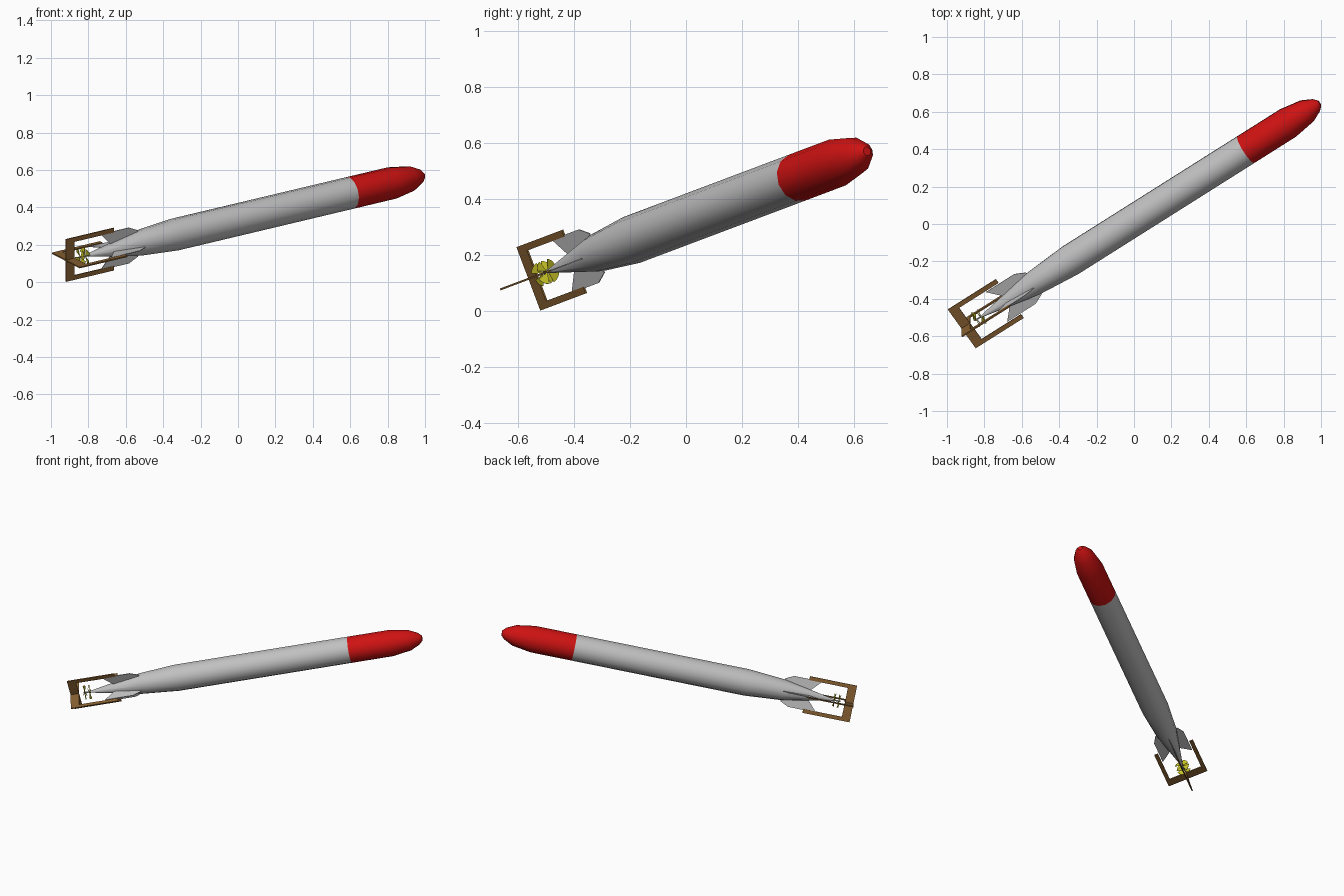
import bpy, bmesh
from math import cos, sin, pi, radians
from mathutils import Matrix, Vector

cube = bpy.data.objects.get("Cube")
if cube:
    bpy.data.objects.remove(cube, do_unlink=True)

# Tilted frame: local X runs tail to nose, local Z is the upright fin direction
axis = Vector((0.829, 0.523, 0.197)).normalized()
up = Vector((0, -axis.z, axis.y)).normalized()
side = up.cross(axis)
FRAME = Matrix((axis, side, up)).transposed().to_4x4()
FRAME.translation = (-0.822, -0.498, 0.14)


def material(name, rgb):
    m = bpy.data.materials.new(name)
    m.use_nodes = True
    color = (*rgb, 1)
    m.diffuse_color = color
    bsdf = next(n for n in m.node_tree.nodes if n.type == 'BSDF_PRINCIPLED')
    bsdf.inputs["Base Color"].default_value = color
    bsdf.inputs["Roughness"].default_value = 0.6
    return m


GREY = material("light grey", (0.53, 0.53, 0.53))
RED = material("red", (0.62, 0.006, 0.006))
BROWN = material("brown", (0.24, 0.115, 0.03))
YELLOW = material("yellow", (0.58, 0.55, 0.02))


def finish(name, bm, mat, smooth=False):
    bmesh.ops.recalc_face_normals(bm, faces=bm.faces)
    mesh = bpy.data.meshes.new(name)
    bm.to_mesh(mesh)
    bm.free()
    mesh.materials.append(mat)
    ob = bpy.data.objects.new(name, mesh)
    bpy.context.collection.objects.link(ob)
    ob.matrix_world = FRAME
    if smooth:
        bpy.ops.object.select_all(action='DESELECT')
        ob.select_set(True)
        bpy.context.view_layer.objects.active = ob
        bpy.ops.object.shade_smooth_by_angle(angle=radians(35))
    return ob


def lathe(name, profile, mat, sides=12):
    """Revolve (position, radius) pairs about the long axis."""
    bm = bmesh.new()
    rings = [[bm.verts.new((x, r * cos(2 * pi * i / sides), r * sin(2 * pi * i / sides)))
              for i in range(sides)] for x, r in profile]
    for a, b in zip(rings, rings[1:]):
        for i in range(sides):
            j = (i + 1) % sides
            bm.faces.new((a[i], a[j], b[j], b[i]))
    bm.faces.new(rings[0])
    bm.faces.new(rings[-1])
    return finish(name, bm, mat, smooth=True)


def add_plate(bm, outline, thick, matrix):
    """Flat slab from an outline in the local XZ plane."""
    lo, hi = ([bm.verts.new(matrix @ Vector((x, y, z))) for x, z in outline]
              for y in (-thick / 2, thick / 2))
    bm.faces.new(lo)
    bm.faces.new(hi)
    for i in range(len(outline)):
        j = (i + 1) % len(outline)
        bm.faces.new((lo[i], lo[j], hi[j], hi[i]))


# Body and nose
R = 0.087
lathe("body", [(0, 0.004), (0.34, 0.068), (0.58, R), (1.713, R)], GREY)
lathe("nose", [(1.713, R), (1.985, R), (2.105, 0.068), (2.165, 0.039), (2.188, 0.016)], RED)
lathe("propeller_shaft", [(-0.035, 0.004), (0.02, 0.005)], GREY, 8)

# Four tail fins
fin = [(0.18, 0.02), (0.105, 0.102), (0.288, 0.102), (0.345, 0.075), (0.345, 0.02)]
for i, where in enumerate(("upper", "left", "lower", "right")):
    bm = bmesh.new()
    add_plate(bm, fin, 0.004, Matrix.Rotation(i * pi / 2, 4, 'X'))
    finish(where + "_fin", bm, GREY)

# Two crossed U-shaped guard frames behind the fins
for name, half, turn in (("upright_frame", 0.121, 0), ("level_frame", 0.133, pi / 2)):
    upper = [(-0.119, half), (0.19, half), (0.19, half - 0.025), (-0.064, half - 0.025)]
    lower = [(x, -z) for x, z in reversed(upper)]
    bm = bmesh.new()
    add_plate(bm, upper + lower, 0.007, Matrix.Rotation(turn, 4, 'X'))
    finish(name, bm, BROWN)

# Contra-rotating pair of four-bladed propellers
for name, pos, pitch in (("front_propeller", 0.006, 15), ("rear_propeller", -0.025, -15)):
    bm = bmesh.new()
    blade = [(0, 0.003)] + [(0.046 * sin(radians(a)), 0.046 * cos(radians(a)))
                            for a in range(-28, 29, 14)]
    for k in range(4):
        place = (Matrix.Translation((pos, 0, 0))
                 @ Matrix.Rotation(pi / 4 + k * pi / 2, 4, 'X')
                 @ Matrix.Rotation(pi / 2 + radians(pitch), 4, 'Z'))
        add_plate(bm, blade, 0.002, place)
    finish(name, bm, YELLOW)
